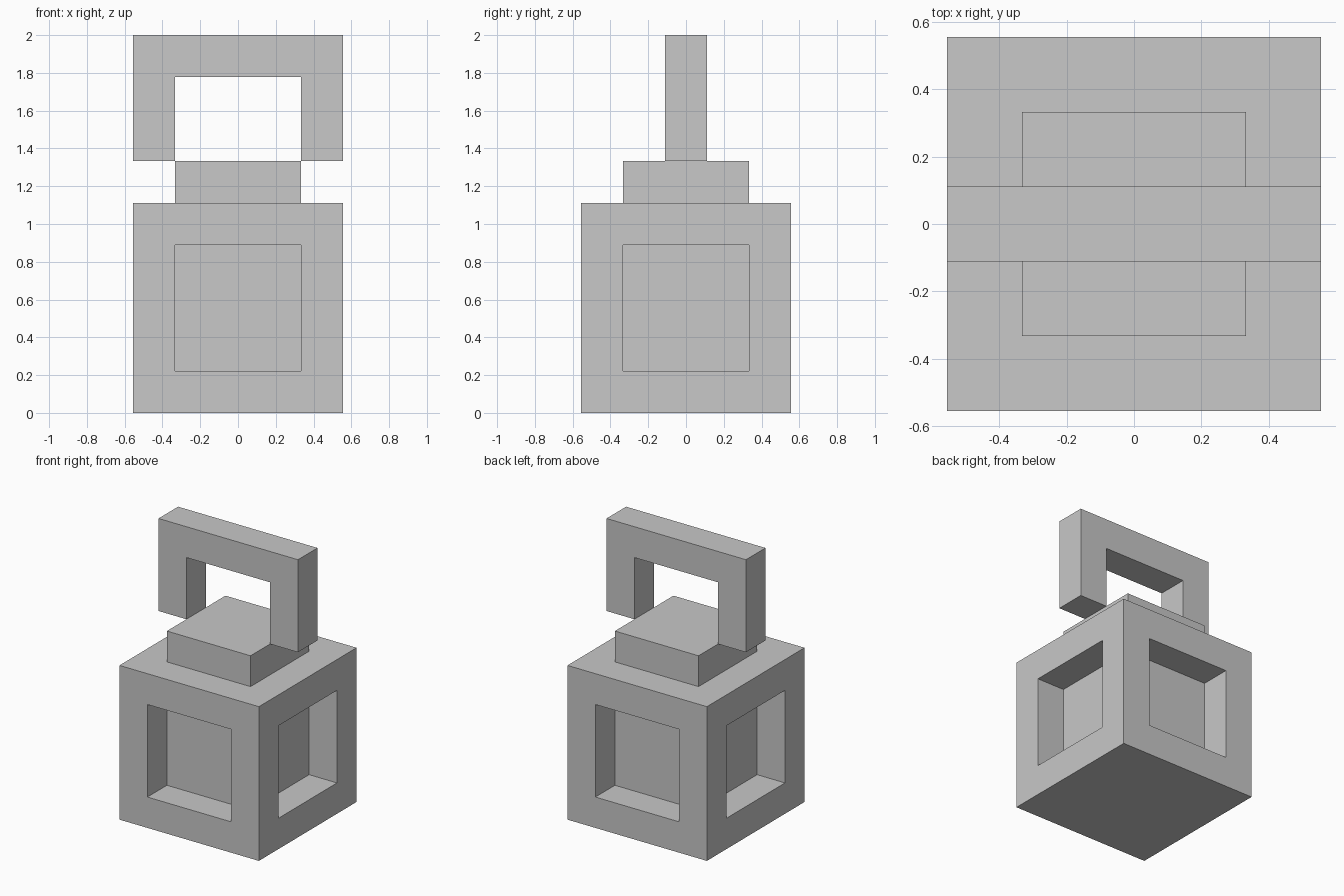
import bpy
import bmesh
from mathutils import Vector

default = bpy.data.objects.get("Cube")
if default:
    bpy.data.objects.remove(default, do_unlink=True)

U = 1 / 9  # modular unit: the model is 18 units tall

grey = bpy.data.materials.new("plain grey")
grey.use_nodes = True
colour = (0.58, 0.58, 0.58, 1)
grey.diffuse_color = colour
grey.node_tree.nodes["Principled BSDF"].inputs["Base Color"].default_value = colour


def add_object(name, bm):
    bmesh.ops.recalc_face_normals(bm, faces=bm.faces)
    mesh = bpy.data.meshes.new(name)
    bm.to_mesh(mesh)
    bm.free()
    mesh.materials.append(grey)
    obj = bpy.data.objects.new(name, mesh)
    bpy.context.collection.objects.link(obj)


def box(width, depth, bottom, top):
    bm = bmesh.new()
    bmesh.ops.create_cube(bm, size=1)
    bmesh.ops.scale(bm, vec=Vector((width, depth, top - bottom)) * U, verts=bm.verts)
    bmesh.ops.translate(bm, vec=(0, 0, (bottom + top) / 2 * U), verts=bm.verts)
    bm.normal_update()
    return bm


# Body: cube with a deep square recess in each of its four sides
body = box(10, 10, 0, 10)
sides = [f for f in body.faces if abs(f.normal.z) < 0.5]
bmesh.ops.inset_individual(body, faces=sides, thickness=2 * U, use_even_offset=True)
# A second, zero-width inset gives each panel its own rim to sink from
bmesh.ops.inset_individual(body, faces=sides, thickness=0, depth=-2 * U)
add_object("body", body)

# Cap: low square block on the body
add_object("cap", box(6, 6, 10, 12))

# Handle: square arch profile given a flat thickness
handle = bmesh.new()
arch = [(-5, 12), (-5, 18), (5, 18), (5, 12), (3, 12), (3, 16), (-3, 16), (-3, 12)]
face = handle.faces.new([handle.verts.new((x * U, -U, z * U)) for x, z in arch])
extruded = bmesh.ops.extrude_face_region(handle, geom=[face])["geom"]
bmesh.ops.translate(handle, vec=(0, 2 * U, 0),
                    verts=[g for g in extruded if isinstance(g, bmesh.types.BMVert)])
# Close the starting side if the extrusion consumed it
bmesh.ops.holes_fill(handle, edges=[e for e in handle.edges if e.is_boundary])
add_object("handle", handle)
